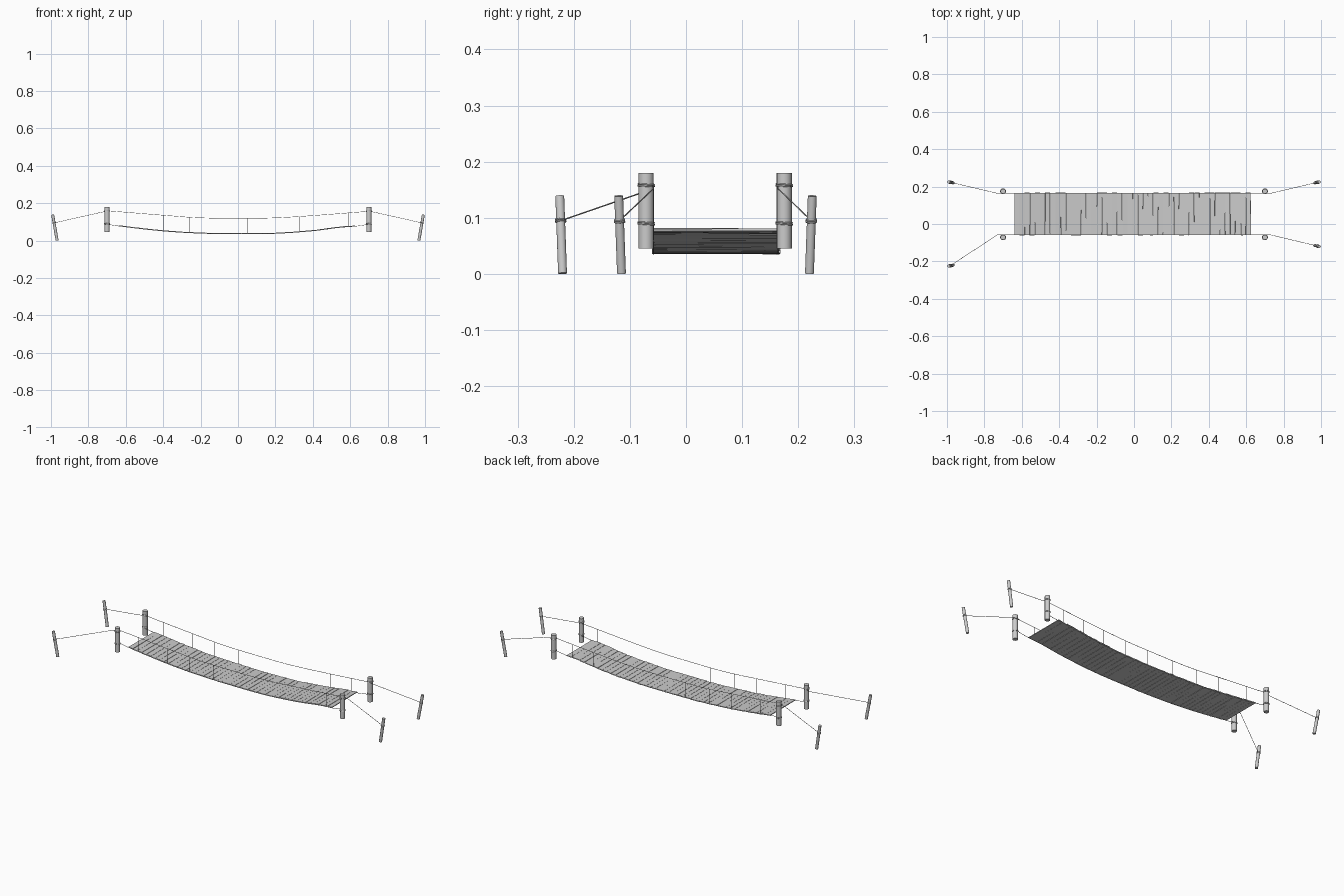
import bpy, bmesh, math, random
from mathutils import Vector, Matrix

random.seed(4)
if "Cube" in bpy.data.objects:
    bpy.data.objects.remove(bpy.data.objects["Cube"], do_unlink=True)


def material(name, value):
    m = bpy.data.materials.new(name)
    m.use_nodes = True
    colour = (value, value, value, 1)
    m.diffuse_color = colour
    m.node_tree.nodes["Principled BSDF"].inputs["Base Color"].default_value = colour
    return m


GREY = material("weathered grey", 0.6)
Y_FRONT, Y_BACK = -0.058, 0.164
POST_X, POST_R, STAKE_R = 0.70, 0.0135, 0.008


def finish(name, bm, smooth=True):
    mesh = bpy.data.meshes.new(name)
    bm.to_mesh(mesh)
    bm.free()
    ob = bpy.data.objects.new(name, mesh)
    bpy.context.collection.objects.link(ob)
    mesh.materials.append(GREY)
    if smooth:
        bpy.ops.object.select_all(action="DESELECT")
        ob.select_set(True)
        bpy.context.view_layer.objects.active = ob
        bpy.ops.object.shade_smooth_by_angle(angle=math.radians(40))
    return ob


def pole(name, base, top, radius):
    """Round timber between two points."""
    a, b = Vector(base), Vector(top)
    bm = bmesh.new()
    turn = (b - a).to_track_quat("Z", "Y").to_matrix().to_4x4()
    bmesh.ops.create_cone(bm, cap_ends=True, segments=16, radius1=radius, radius2=radius,
                          depth=(b - a).length, matrix=Matrix.Translation((a + b) / 2) @ turn)
    return finish(name, bm)


def rope(name, points, radius=0.0012):
    """Thin round rope through a list of points."""
    curve = bpy.data.curves.new(name, "CURVE")
    curve.dimensions = "3D"
    curve.bevel_depth = radius
    curve.bevel_resolution = 1
    curve.use_fill_caps = True
    spline = curve.splines.new("POLY")
    spline.points.add(len(points) - 1)
    for p, co in zip(spline.points, points):
        p.co = (*co, 1)
    curve.materials.append(GREY)
    ob = bpy.data.objects.new(name, curve)
    bpy.context.collection.objects.link(ob)
    return ob


def coil(name, centre, radius, turns=2, axis=(0, 0, 1)):
    """Rope wound around a pole."""
    turn = Vector(axis).to_track_quat("Z", "Y")
    steps = 16 * turns
    pts = []
    for i in range(steps + 1):
        a = math.tau * i / 16
        local = Vector((radius * math.cos(a), radius * math.sin(a),
                        0.006 * (i / steps - 0.5) + 0.0015 * math.sin(a)))
        pts.append(Vector(centre) + turn @ local)
    rope(name, pts, 0.0014)


def interpolate(table, x):
    """Smooth curve through (x, z) pairs."""
    x = max(table[0][0], min(table[-1][0], x))
    for i in range(len(table) - 1):
        (x0, z0), (x1, z1) = table[i], table[i + 1]
        if x <= x1:
            before, after = table[max(i - 1, 0)], table[min(i + 2, len(table) - 1)]
            h = x1 - x0
            m0 = (z1 - before[1]) / (x1 - before[0]) * h
            m1 = (after[1] - z0) / (after[0] - x0) * h
            t = (x - x0) / h
            return (z0 * (2*t**3 - 3*t*t + 1) + m0 * (t**3 - 2*t*t + t)
                    + z1 * (3*t*t - 2*t**3) + m1 * (t**3 - t*t))


DECK = [(-0.7, 0.09), (-0.64, 0.08), (-0.4, 0.053), (-0.2, 0.041), (0, 0.038),
        (0.2, 0.04), (0.4, 0.054), (0.55, 0.073), (0.63, 0.079), (0.7, 0.09)]
RAIL = [(-0.7, 0.16), (-0.4, 0.136), (-0.2, 0.122), (0.05, 0.12), (0.2, 0.122),
        (0.4, 0.134), (0.7, 0.157)]

# Deck planks, each laid slightly crooked
COUNT, START, END = 46, -0.64, 0.625
step = (END - START) / COUNT
planks = bmesh.new()
for i in range(COUNT):
    x = START + (i + 0.5) * step
    slope = math.atan2(interpolate(DECK, x + 0.01) - interpolate(DECK, x - 0.01), 0.02)
    place = Matrix.Translation((x, 0.054 + random.uniform(-0.002, 0.002), interpolate(DECK, x)))
    place @= Matrix.Rotation(-slope + random.uniform(-0.03, 0.03), 4, "Y")
    place @= Matrix.Rotation(random.uniform(-0.008, 0.008), 4, "Z")
    place @= Matrix.Rotation(random.uniform(-0.006, 0.006), 4, "X")
    size = (step * 0.96, 0.226, 0.004)
    bmesh.ops.create_cube(planks, size=1, matrix=place @ Matrix.Diagonal((*size, 1)))
finish("deck_planks", planks, smooth=False)

# Handrails, deck ropes and hangers on both sides
HANGERS = (-0.58, -0.4, -0.26, -0.11, 0.05, 0.19, 0.33, 0.46, 0.59)
SPAN = [-POST_X + 2 * POST_X * i / 40 for i in range(41)]
for side, y in (("front", Y_FRONT), ("back", Y_BACK)):
    rope(side + "_handrail_rope", [(x, y, interpolate(RAIL, x)) for x in SPAN])
    rope(side + "_deck_rope", [(x, y, interpolate(DECK, x) - 0.002) for x in SPAN])
    for i, x in enumerate(HANGERS):
        rope(f"{side}_hanger_{i + 1}",
             [(x, y, interpolate(DECK, x)), (x, y, interpolate(RAIL, x))], 0.0009)

# Posts, anchor stakes, guy ropes and lashings at the four corners
CORNERS = [("front_right", -1, Y_FRONT, -0.071, -0.22), ("back_right", -1, Y_BACK, 0.175, 0.22),
           ("front_left", 1, Y_FRONT, -0.071, -0.115), ("back_left", 1, Y_BACK, 0.175, 0.22)]
for name, sx, rope_y, post_y, stake_y in CORNERS:
    x = sx * POST_X
    pole(name + "_post", (x, post_y, 0.045), (x, post_y, 0.18), POST_R)
    for label, z in (("upper", 0.158), ("lower", 0.09)):
        coil(f"{name}_{label}_lashing", (x, post_y, z), POST_R + 0.001)
    lean = 0.005 if stake_y > 0 else -0.005
    base = Vector((sx * 0.967, stake_y, 0.001))
    top = Vector((sx * 0.991, stake_y + lean, 0.139))
    pole(name + "_stake", base, top, STAKE_R)
    knot = base.lerp(top, 0.68)
    coil(name + "_stake_lashing", knot, STAKE_R + 0.001, axis=top - base)
    rope(name + "_guy_rope", [(x, rope_y, 0.158), (x + sx * 0.03, rope_y, 0.152), knot])
